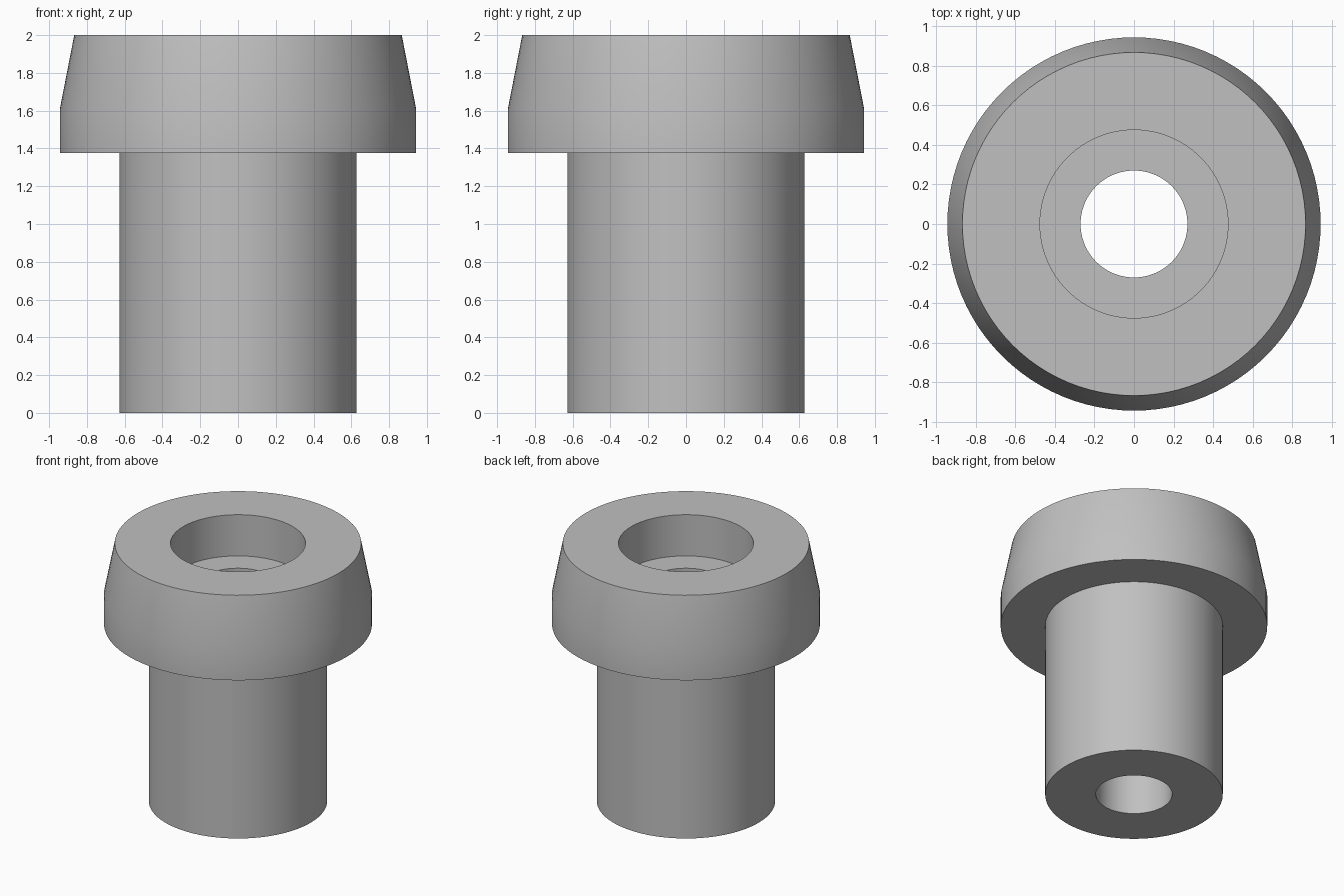
import bpy, bmesh, math
from mathutils import Matrix, Vector

cube = bpy.data.objects.get("Cube")
if cube:
    bpy.data.objects.remove(cube)

# Plain grey material
grey = bpy.data.materials.new("plain_grey")
grey.use_nodes = True
colour = (0.53, 0.53, 0.53, 1)
grey.diffuse_color = colour
grey.node_tree.nodes["Principled BSDF"].inputs["Base Color"].default_value = colour

# Closed section (radius, height): shank, tapered head, counterbore, through hole
section = [(0.27, 0), (0.628, 0), (0.628, 1.375), (0.943, 1.375), (0.943, 1.61),
           (0.867, 2), (0.475, 2), (0.475, 1.68), (0.27, 1.68)]

bm = bmesh.new()
verts = [bm.verts.new((r, 0, z)) for r, z in section]
edges = [bm.edges.new((verts[i - 1], verts[i])) for i in range(len(verts))]
bmesh.ops.spin(bm, geom=verts + edges, cent=(0, 0, 0), axis=(0, 0, 1),
               angle=math.tau, steps=96, use_merge=True)
bmesh.ops.remove_doubles(bm, verts=bm.verts, dist=0.0001)
bmesh.ops.recalc_face_normals(bm, faces=bm.faces)

mesh = bpy.data.meshes.new("flanged_bushing")
bm.to_mesh(mesh)
bm.free()
mesh.materials.append(grey)
bushing = bpy.data.objects.new("flanged_bushing", mesh)
bpy.context.collection.objects.link(bushing)

# Smooth walls with crisp rims
bpy.ops.object.select_all(action="DESELECT")
bushing.select_set(True)
bpy.context.view_layer.objects.active = bushing
bpy.ops.object.shade_smooth_by_angle(angle=math.radians(30))
